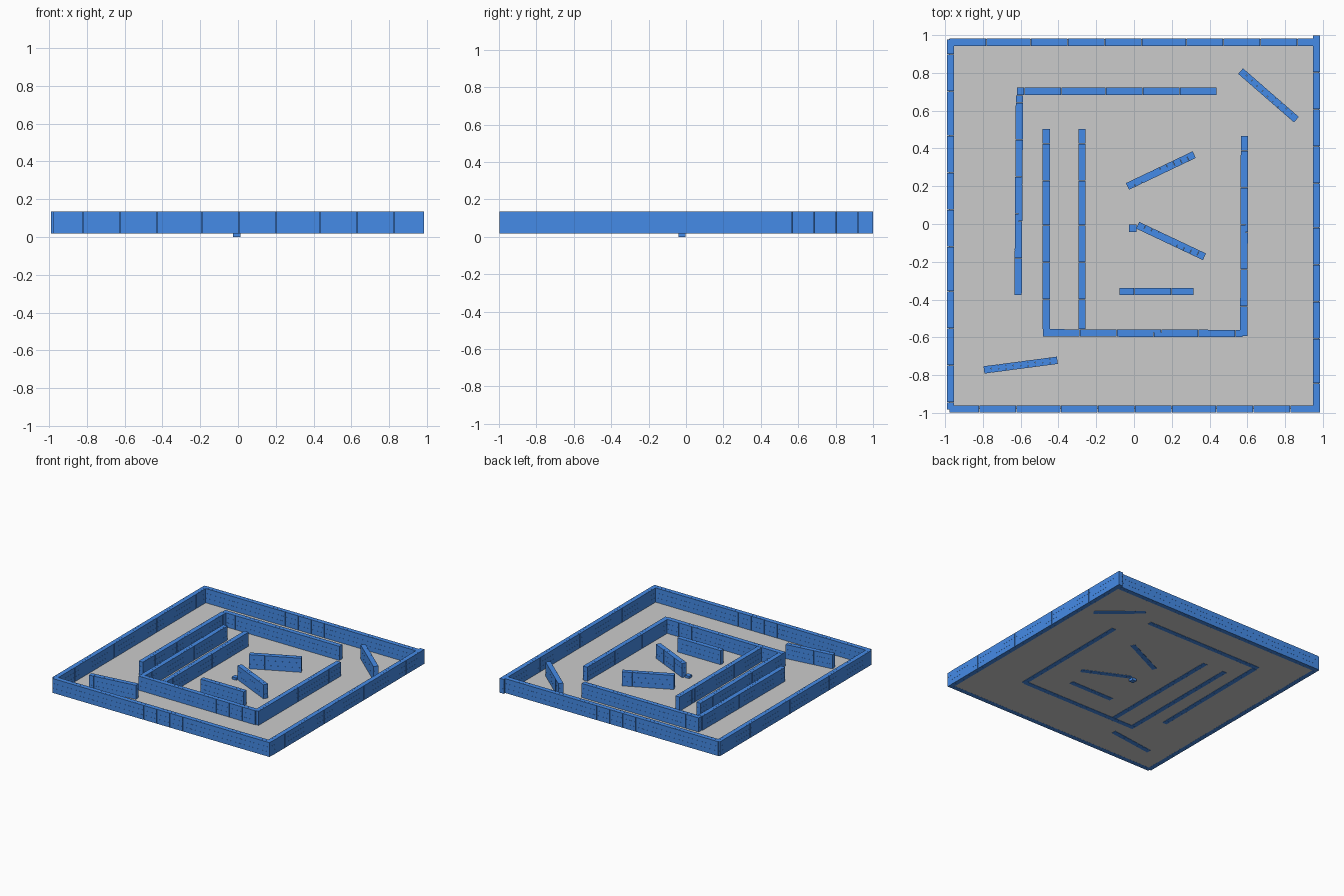
import bpy, bmesh
from math import radians
from mathutils import Matrix, Vector

if "Cube" in bpy.data.objects:
    bpy.data.objects.remove(bpy.data.objects["Cube"])

S = 0.0387       # block size
P = 0.0392       # block spacing
FLOOR = 0.0193   # floor height

blue = bpy.data.materials.new("blue")
blue.diffuse_color = (0.06, 0.26, 0.8, 1)
blue.use_nodes = True
blue.node_tree.nodes["Principled BSDF"].inputs["Base Color"].default_value = blue.diffuse_color


def finish(name, bm, mat=None):
    me = bpy.data.meshes.new(name)
    bm.to_mesh(me)
    bm.free()
    ob = bpy.data.objects.new(name, me)
    bpy.context.collection.objects.link(ob)
    if mat:
        me.materials.append(mat)
    return ob


def wall(name, n, x, y, angle=0, bottom=0.017, rows=3):
    """Straight wall of separate blocks centred on x, y and turned about z."""
    bm = bmesh.new()
    for i in range(n):
        for r in range(rows):
            at = Vector(((i - (n - 1) / 2) * P, 0, S / 2 + r * P))
            bmesh.ops.create_cube(bm, size=S, matrix=Matrix.Translation(at))
    ob = finish(name, bm, blue)
    ob.location = (x, y, bottom)
    ob.rotation_euler.z = radians(angle)
    return ob


# Flat floor
bm = bmesh.new()
bmesh.ops.create_grid(bm, x_segments=1, y_segments=1, size=0.98)
finish("floor", bm).location.z = FLOOR

# Boundary walls
wall("front_boundary", 50, 0.004, -0.979, 0, 0.0187)
wall("back_boundary", 50, 0.002, 0.962, 0, 0.0187)
wall("left_boundary", 50, -0.971, -0.003, 90, 0.0187)
wall("right_boundary", 50, 0.966, 0.0195, 90, 0.0187)

# Long inner walls
wall("back_inner_wall", 27, -0.091, 0.702)
wall("left_inner_wall", 27, -0.610, 0.152, 89.6)
wall("left_corridor_wall", 27, -0.465, -0.026, 90)
wall("right_corridor_wall", 27, -0.275, -0.026, 90)
wall("front_inner_wall", 27, 0.046, -0.578, -0.2)
wall("right_inner_wall", 27, 0.583, -0.063, 89.8)

# Short free-standing walls
wall("back_right_barrier", 10, 0.712, 0.681, -41)
wall("upper_centre_barrier", 10, 0.142, 0.283, 25.5)
wall("lower_centre_barrier", 10, 0.196, -0.090, -25.3)
wall("straight_barrier", 10, 0.119, -0.357)
wall("front_left_barrier", 10, -0.600, -0.747, 7.5)

# Single block half sunk into the floor
wall("centre_block", 1, -0.007, -0.022, 0, 0, 1)
